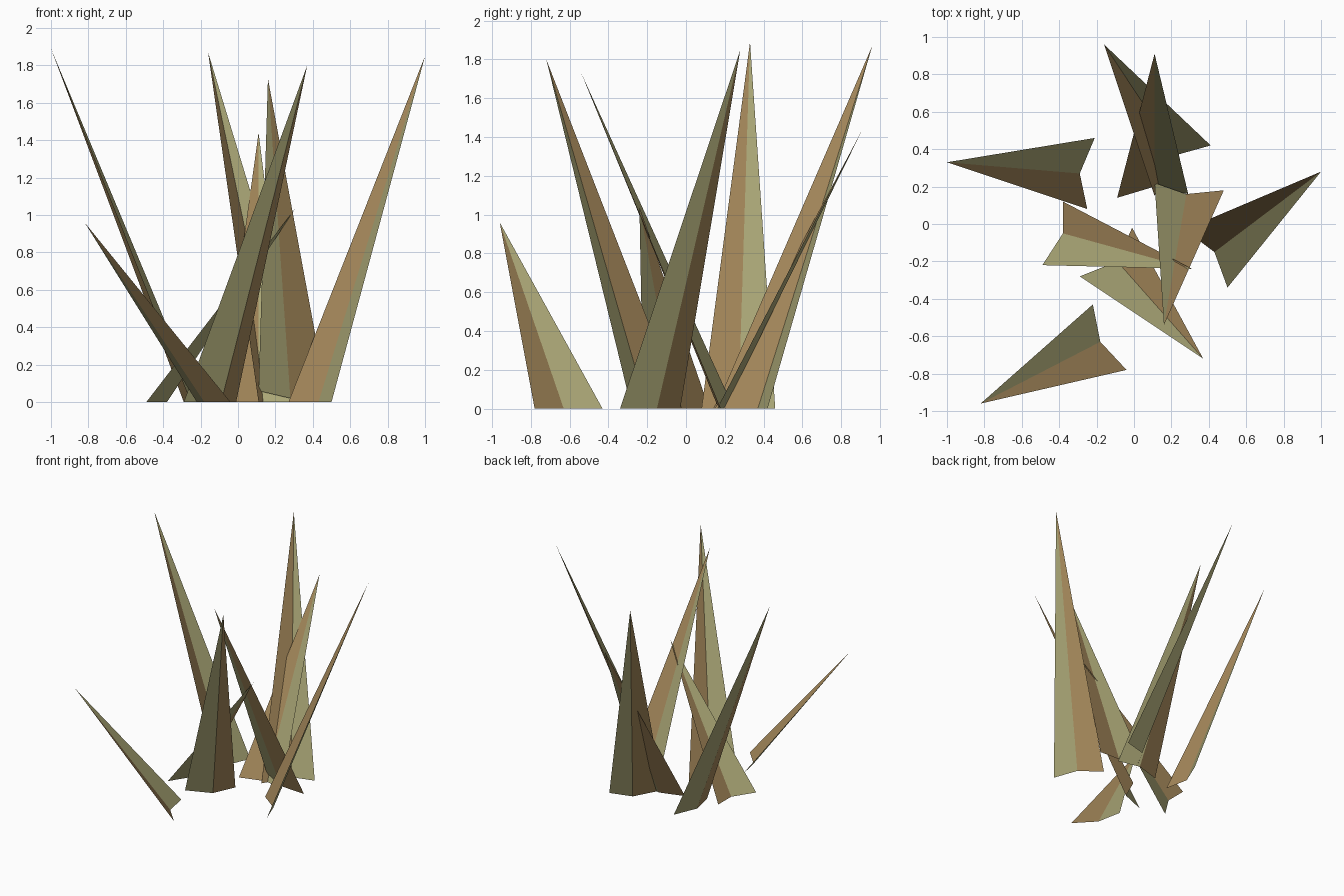
import bpy
import bmesh
from mathutils import Vector

# Remove the default cube
cube = bpy.data.objects.get("Cube")
if cube:
    bpy.data.objects.remove(cube, do_unlink=True)


def make_material(name, colour):
    material = bpy.data.materials.new(name)
    material.use_nodes = True
    rgba = (*colour, 1.0)
    material.diffuse_color = rgba
    shader = next(n for n in material.node_tree.nodes if n.type == "BSDF_PRINCIPLED")
    shader.inputs["Base Color"].default_value = rgba
    shader.inputs["Roughness"].default_value = 1.0
    return material


leaf_green = make_material("leaf_green", (0.40, 0.38, 0.18))
dry_brown = make_material("dry_brown", (0.38, 0.25, 0.105))


def make_blade(name, tip, green_foot, fold_foot, brown_foot):
    """A folded sheet: one green half and one brown half meeting at the fold."""
    bm = bmesh.new()
    top, green, fold, brown = [
        bm.verts.new(Vector(point).to_3d())
        for point in (tip, green_foot, fold_foot, brown_foot)
    ]
    halves = (bm.faces.new((green, fold, top)), bm.faces.new((fold, brown, top)))
    for index, face in enumerate(halves):
        face.material_index = index
        face.normal_update()
    # Turn the sheet so that its upper side is the outside
    if sum(face.normal.z for face in halves) < 0:
        bmesh.ops.reverse_faces(bm, faces=list(halves))

    mesh = bpy.data.meshes.new(name)
    bm.to_mesh(mesh)
    bm.free()
    mesh.materials.append(leaf_green)
    mesh.materials.append(dry_brown)
    blade = bpy.data.objects.new(name, mesh)
    bpy.context.collection.objects.link(blade)
    return blade


# Tall blades leaning to the two sides
make_blade("right_tall_blade", tip=(-1, 0.33, 1.89),
           green_foot=(-0.21, 0.46), fold_foot=(-0.29, 0.27), brown_foot=(-0.25, 0.08))
make_blade("left_tall_blade", tip=(1, 0.28, 1.85),
           green_foot=(0.5, -0.34), fold_foot=(0.43, -0.15), brown_foot=(0.27, -0.03))

# Blades leaning to the back
make_blade("back_tall_blade", tip=(-0.16, 0.96, 1.87),
           green_foot=(0.41, 0.42), fold_foot=(0.23, 0.37), brown_foot=(0.11, 0.15))
make_blade("back_short_blade", tip=(0.11, 0.91, 1.44),
           green_foot=(0.29, 0.16), fold_foot=(0.11, 0.2), brown_foot=(-0.09, 0.14))

# Blades leaning to the front
make_blade("front_middle_blade", tip=(0.16, -0.54, 1.73),
           green_foot=(0.11, 0.22, 0.06), fold_foot=(0.28, 0.16, 0.02), brown_foot=(0.48, 0.18))
make_blade("front_tall_blade", tip=(0.37, -0.72, 1.8),
           green_foot=(-0.29, -0.28), fold_foot=(-0.09, -0.2), brown_foot=(-0.01, -0.02))

# Short blades
make_blade("front_right_short_blade", tip=(-0.82, -0.96, 0.96),
           green_foot=(-0.22, -0.43), fold_foot=(-0.18, -0.63), brown_foot=(-0.04, -0.78))
make_blade("crossing_short_blade", tip=(0.31, -0.24, 1.04),
           green_foot=(-0.49, -0.22), fold_foot=(-0.38, -0.05), brown_foot=(-0.38, 0.12))
